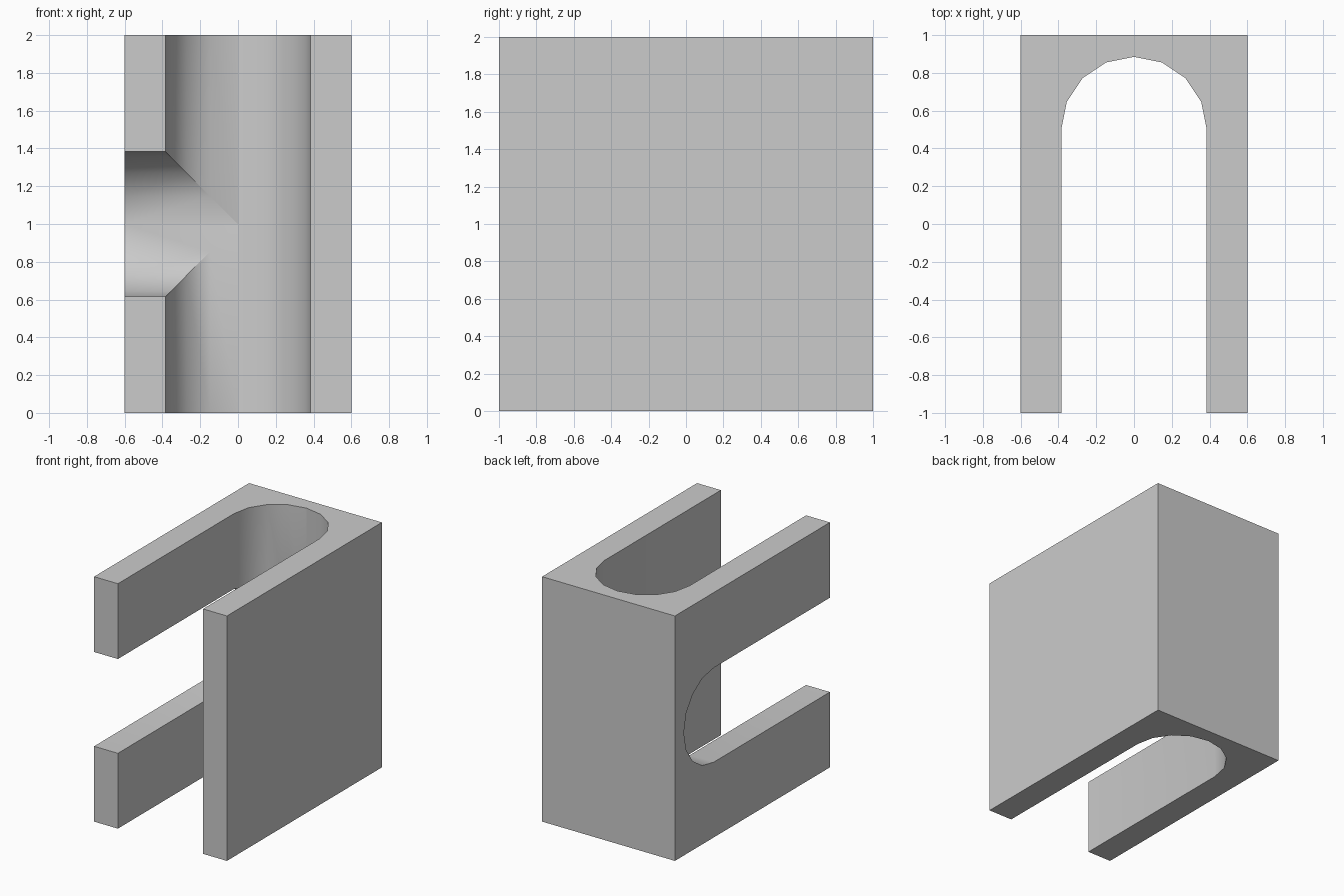
import bpy, bmesh
from math import sin, cos, pi, radians

if "Cube" in bpy.data.objects:
    bpy.data.objects.remove(bpy.data.objects["Cube"])

R, CY = 0.385, 0.5   # slot radius and centre of its rounded end


def channel_cutter(name, to_3d, start, end):
    """Round-ended slot profile (open towards -y) swept from start to end."""
    profile = [(R * cos(i * pi / 8), CY + R * sin(i * pi / 8)) for i in range(9)]
    profile += [(-R, -1.2), (R, -1.2)]
    bm = bmesh.new()
    face = bm.faces.new([bm.verts.new(to_3d(u, y, start)) for u, y in profile])
    ext = bmesh.ops.extrude_face_region(bm, geom=[face], use_keep_orig=True)
    a, b = to_3d(0, 0, start), to_3d(0, 0, end)
    bmesh.ops.translate(bm, vec=[q - p for p, q in zip(a, b)],
                        verts=[v for v in ext["geom"] if isinstance(v, bmesh.types.BMVert)])
    bmesh.ops.recalc_face_normals(bm, faces=bm.faces)
    mesh = bpy.data.meshes.new(name)
    bm.to_mesh(mesh)
    bm.free()
    ob = bpy.data.objects.new(name, mesh)
    bpy.context.collection.objects.link(ob)
    ob.hide_render = True
    return ob


# Solid block
bpy.ops.mesh.primitive_cube_add(size=1, location=(0, 0, 1))
block = bpy.context.object
block.name = "t_junction_block"
block.scale = (1.2, 2, 2)
bpy.ops.object.transform_apply(location=True, rotation=False, scale=True)

# Vertical through-channel and the left branch that meets it at the centre
cutters = [
    channel_cutter("main_channel_cutter", lambda u, y, t: (u, y, t), -0.2, 2.2),
    channel_cutter("side_channel_cutter", lambda u, y, t: (t, y, 1 + u), -0.8, 0.0),
]
for cutter in cutters:
    mod = block.modifiers.new("cut", "BOOLEAN")
    mod.operation = "DIFFERENCE"
    mod.solver = "EXACT"
    mod.object = cutter
    bpy.context.view_layer.objects.active = block
    bpy.ops.object.modifier_apply(modifier=mod.name)
    bpy.data.objects.remove(cutter)

# Smooth channel walls, sharp block edges
bpy.ops.object.select_all(action="DESELECT")
block.select_set(True)
bpy.context.view_layer.objects.active = block
bpy.ops.object.shade_smooth_by_angle(angle=radians(30))
